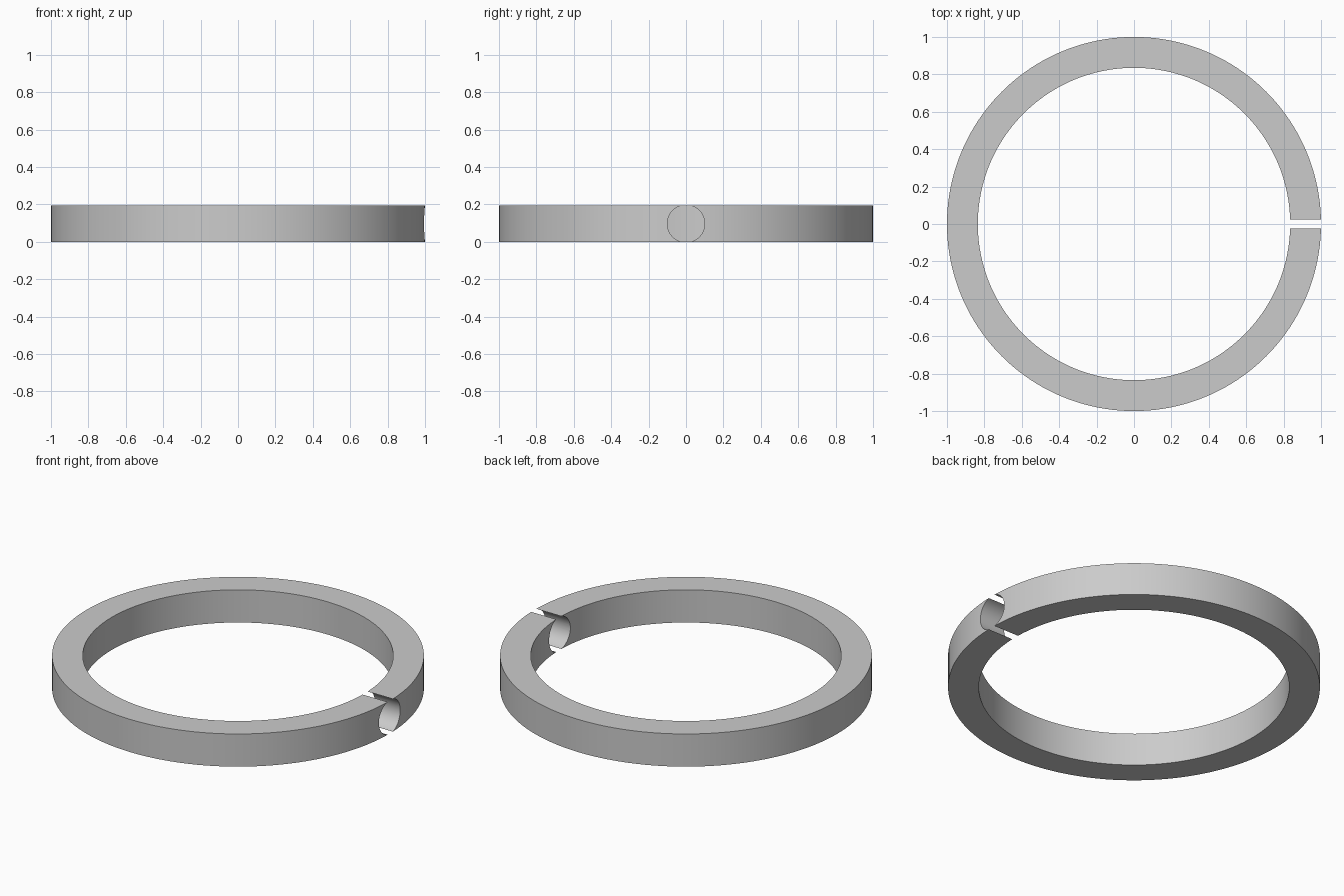
import bpy, bmesh, math

if "Cube" in bpy.data.objects:
    bpy.data.objects.remove(bpy.data.objects["Cube"])

OUTER, INNER, HEIGHT, BORE = 1.0, 0.835, 0.194, 0.1
SEGMENTS = 160

# Flat band: rectangular section spun around z
bm = bmesh.new()
section = [(INNER, 0), (OUTER, 0), (OUTER, HEIGHT), (INNER, HEIGHT)]
verts = [bm.verts.new((x, 0, z)) for x, z in section]
edges = [bm.edges.new((verts[i], verts[(i + 1) % 4])) for i in range(4)]
bmesh.ops.spin(bm, geom=verts + edges, cent=(0, 0, 0), axis=(0, 0, 1),
               angle=math.tau, steps=SEGMENTS)
bmesh.ops.remove_doubles(bm, verts=bm.verts, dist=1e-5)
bmesh.ops.recalc_face_normals(bm, faces=bm.faces)
mesh = bpy.data.meshes.new("split_ring")
bm.to_mesh(mesh)
bm.free()
ring = bpy.data.objects.new("split_ring", mesh)
bpy.context.collection.objects.link(ring)

# Round bore through the +x side, slightly wider than the band is tall
bpy.ops.mesh.primitive_cylinder_add(vertices=64, radius=BORE, depth=0.6,
                                    location=(0.9, 0, HEIGHT / 2),
                                    rotation=(0, math.pi / 2, 0))
cutter = bpy.context.object
cutter.name = "bore_cutter"
cutter.hide_render = True

cut = ring.modifiers.new("bore", 'BOOLEAN')
cut.operation = 'DIFFERENCE'
cut.solver = 'EXACT'
cut.object = cutter

bpy.ops.object.select_all(action='DESELECT')
ring.select_set(True)
bpy.context.view_layer.objects.active = ring
bpy.ops.object.modifier_apply(modifier=cut.name)
bpy.data.objects.remove(cutter, do_unlink=True)
bpy.ops.object.shade_smooth_by_angle(angle=math.radians(30))
